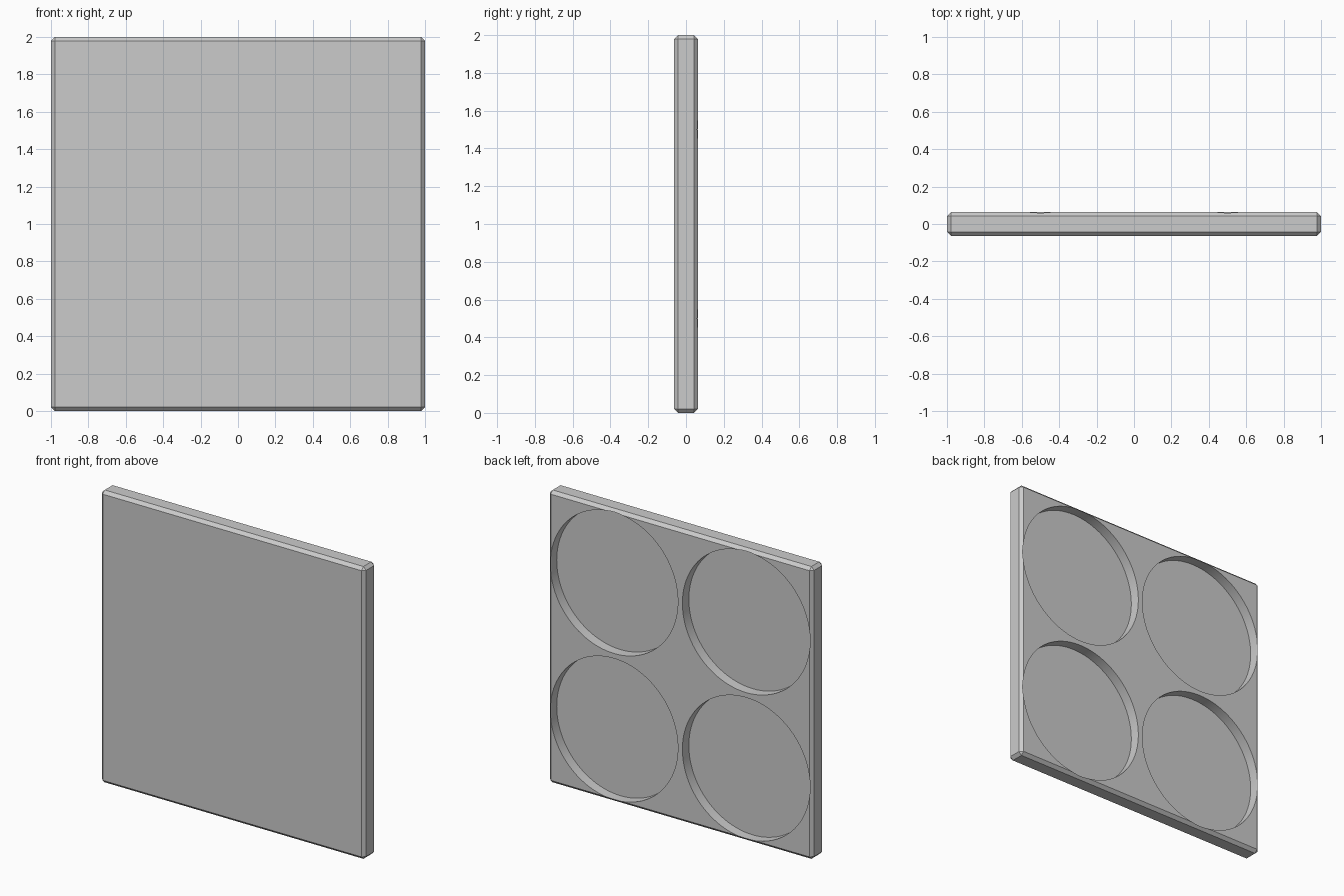
import bpy
import bmesh
from mathutils import Matrix

WIDTH, THICK, CHAMFER = 2.0, 0.127, 0.021
RADIUS, DEPTH = 0.483, 0.07

cube = bpy.data.objects.get("Cube")
if cube:
    bpy.data.objects.remove(cube, do_unlink=True)

# Single grey material
grey = bpy.data.materials.new("plain_grey")
grey.use_nodes = True
colour = (0.6, 0.6, 0.6, 1)
grey.diffuse_color = colour
grey.node_tree.nodes["Principled BSDF"].inputs["Base Color"].default_value = colour


def make_object(name, bm):
    mesh = bpy.data.meshes.new(name)
    bm.to_mesh(mesh)
    bm.free()
    mesh.materials.append(grey)
    obj = bpy.data.objects.new(name, mesh)
    bpy.context.collection.objects.link(obj)
    return obj


# Chamfered square slab
bm = bmesh.new()
bmesh.ops.create_cube(bm, size=1, matrix=Matrix.Translation((0, 0, WIDTH / 2))
                      @ Matrix.Diagonal((WIDTH, THICK, WIDTH, 1)))
bmesh.ops.bevel(bm, geom=bm.edges[:], offset=CHAMFER, segments=1,
                affect='EDGES', profile=0.5)
panel = make_object("panel", bm)

# Four round cutters for the pockets in the back
bm = bmesh.new()
floor_y = THICK / 2 - DEPTH
length = 0.2
for x in (-0.5, 0.5):
    for z in (0.5, 1.5):
        place = (Matrix.Translation((x, floor_y + length / 2, z))
                 @ Matrix.Rotation(1.5707963, 4, 'X'))
        bmesh.ops.create_cone(bm, cap_ends=True, segments=96, radius1=RADIUS,
                              radius2=RADIUS, depth=length, matrix=place)
cutter = make_object("pocket_cutter", bm)
cutter.hide_render = True

# Cut the pockets, then discard the cutter
cut = panel.modifiers.new("pockets", 'BOOLEAN')
cut.operation = 'DIFFERENCE'
cut.solver = 'EXACT'
cut.object = cutter
bpy.ops.object.select_all(action='DESELECT')
bpy.context.view_layer.objects.active = panel
panel.select_set(True)
bpy.ops.object.modifier_apply(modifier=cut.name)
bpy.data.objects.remove(cutter, do_unlink=True)

# Smooth pocket walls, crisp chamfers
bpy.ops.object.shade_smooth_by_angle(angle=0.35)
